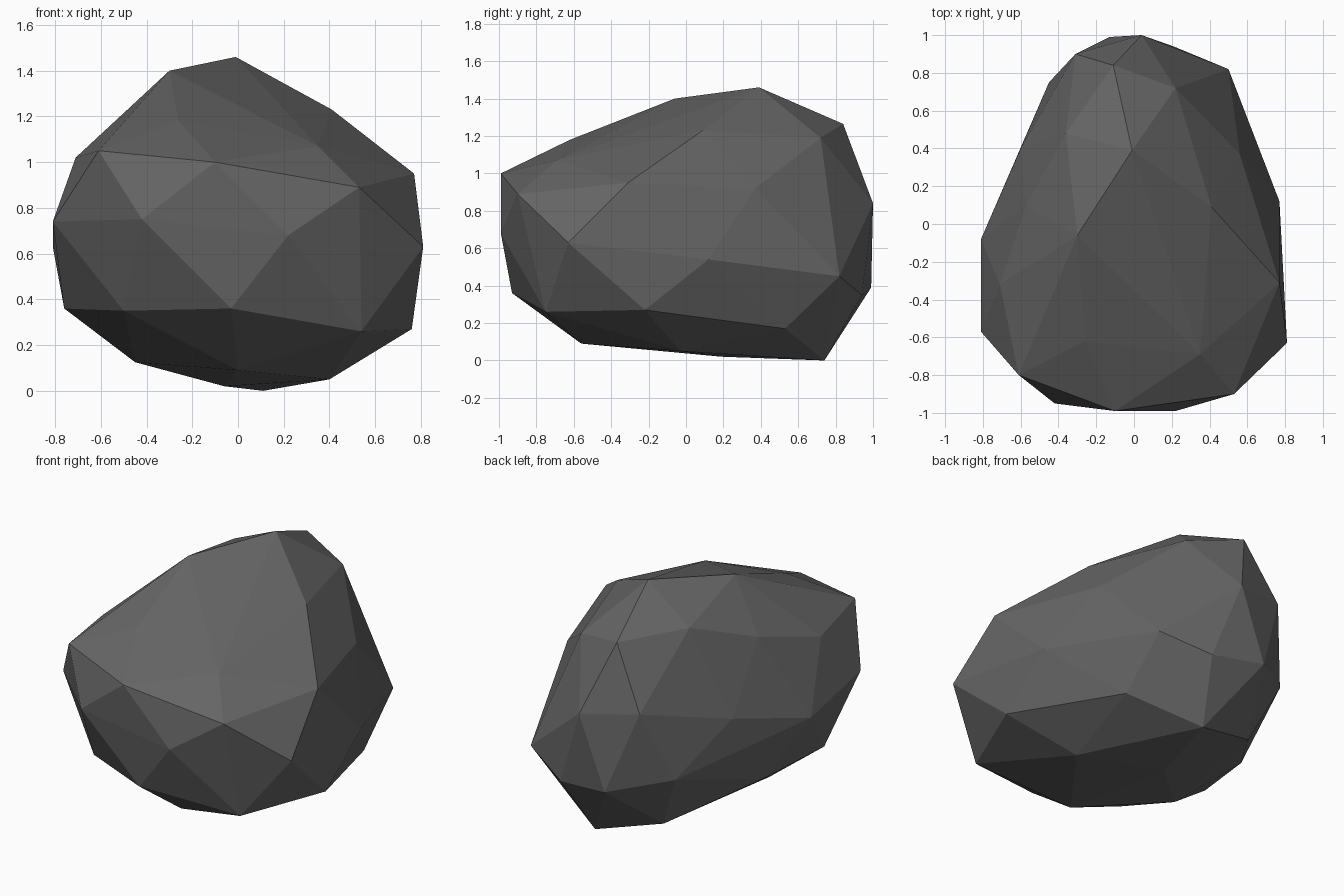
import bpy
import bmesh

cube = bpy.data.objects.get("Cube")
if cube:
    bpy.data.objects.remove(cube, do_unlink=True)


def flat_material(name, colour):
    material = bpy.data.materials.new(name)
    material.use_nodes = True
    material.diffuse_color = colour
    shader = material.node_tree.nodes["Principled BSDF"]
    shader.inputs["Base Color"].default_value = colour
    shader.inputs["Roughness"].default_value = .9
    return material


# Corner points of the boulder, grouped by region
crown = [
    (-.01, .39, 1.46), (-.3, -.06, 1.4), (.41, .09, 1.23), (-.26, -.62, 1.18),
    (.35, -.69, 1.07), (.2, -.21, 1.23), (-.11, .84, 1.265), (.22, .72, 1.19),
    (-.36, .48, 1.285), (-.57, .1, 1.14),
]
shoulder = [
    (-.71, -.32, 1.02), (-.61, -.8, 1.05), (-.1, -.99, 1), (.53, -.9, .89),
    (.77, -.31, .95), (.56, .37, .92), (.04, 1, .84), (-.31, .9, .89),
]
waist = [
    (-.81, -.57, .74), (-.42, -.95, .75), (.22, -.99, .68), (.81, -.63, .63),
    (.77, .12, .54), (.5, .82, .45), (-.13, .99, .39), (-.45, .75, .46),
    (-.6, .4, .75), (-.81, -.08, .63),
]
skirt = [
    (-.03, -.93, .36), (-.76, -.28, .36), (-.5, -.71, .35), (.54, -.75, .26),
    (.76, -.22, .27), (.21, .94, .35), (.5, .53, .17), (-.65, .17, .3),
]
underside = [
    (-.45, -.18, .125), (0, -.56, .09), (.4, -.03, .05),
    (-.06, .19, .02), (.11, .74, 0), (-.3, .65, .11),
]

# Wrap the points in a faceted skin
bm = bmesh.new()
for region in (crown, shoulder, waist, skirt, underside):
    for point in region:
        bm.verts.new(point)
bmesh.ops.convex_hull(bm, input=bm.verts[:])
loose = [v for v in bm.verts if not v.link_faces]
bmesh.ops.delete(bm, geom=loose, context='VERTS')
bmesh.ops.recalc_face_normals(bm, faces=bm.faces[:])
for face in bm.faces:
    face.smooth = False

mesh = bpy.data.meshes.new("boulder")
bm.to_mesh(mesh)
bm.free()

boulder = bpy.data.objects.new("boulder", mesh)
bpy.context.collection.objects.link(boulder)
mesh.materials.append(flat_material("dark_grey_stone", (.13, .13, .13, 1)))
